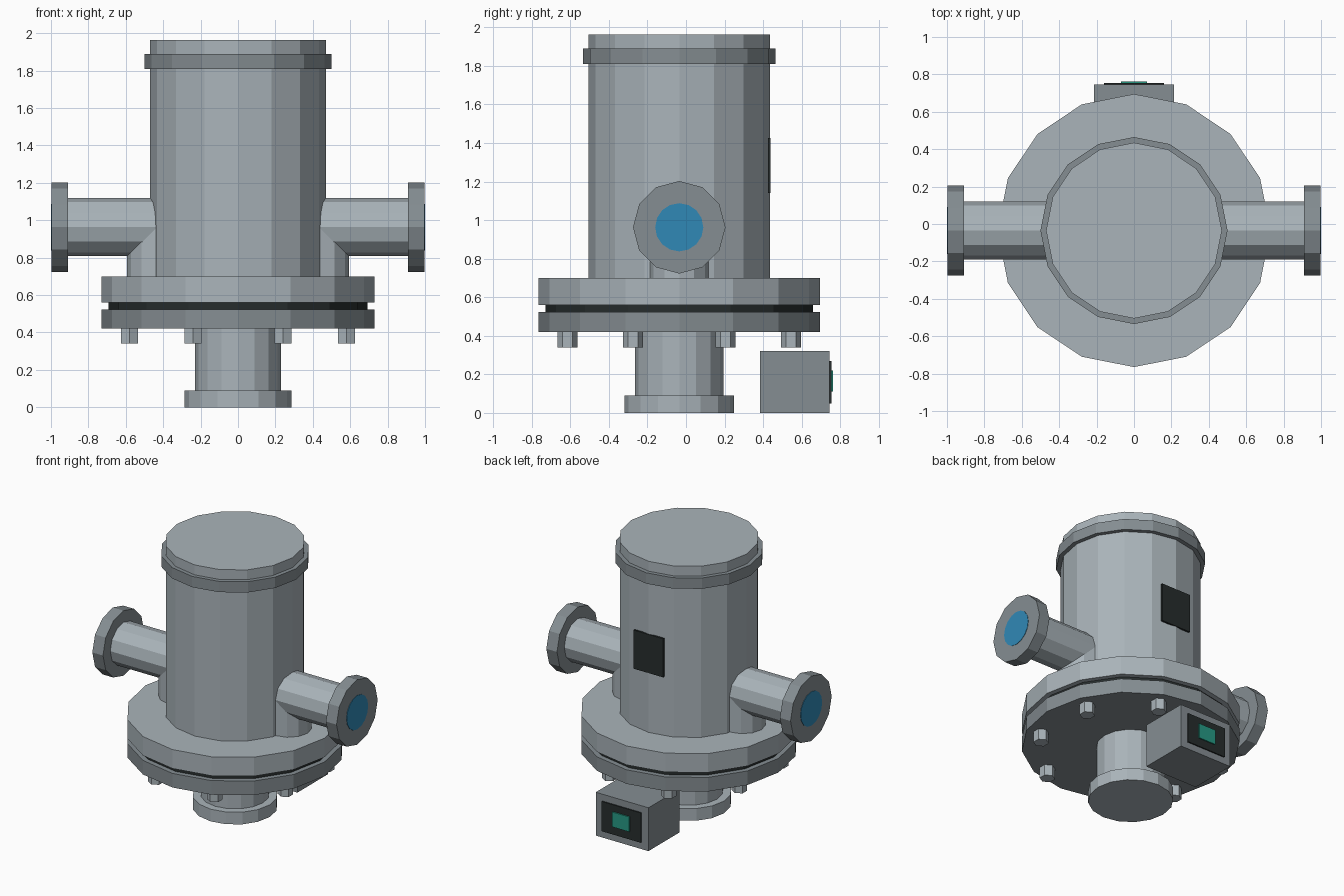
import bpy, bmesh, math
from mathutils import Matrix, Vector

if "Cube" in bpy.data.objects:
    bpy.data.objects.remove(bpy.data.objects["Cube"])

CY = -0.035  # vessel axis in y


def material(name, rgb):
    m = bpy.data.materials.new(name)
    m.diffuse_color = (*rgb, 1)
    m.use_nodes = True
    m.node_tree.nodes["Principled BSDF"].inputs["Base Color"].default_value = m.diffuse_color
    return m


LIGHT = material("light_steel", (0.40, 0.455, 0.49))
DARK = material("dark_steel", (0.235, 0.27, 0.29))
BLACK = material("black_rubber", (0.02, 0.026, 0.026))
BLUE = material("blue_port", (0.03, 0.25, 0.47))
TEAL = material("teal_display", (0.02, 0.32, 0.23))


def finish(name, bm, mat):
    bmesh.ops.recalc_face_normals(bm, faces=bm.faces)
    me = bpy.data.meshes.new(name)
    bm.to_mesh(me)
    bm.free()
    me.materials.append(mat)
    ob = bpy.data.objects.new(name, me)
    bpy.context.collection.objects.link(ob)
    return ob


def cylinder(name, start, end, radius, sides, mat, turn=0.0):
    """Flat-sided cylinder between two points on an x or z axis."""
    a, b = Vector(start), Vector(end)
    rot = Matrix.Rotation(math.pi / 2, 4, 'Y') if abs(b.x - a.x) > 1e-6 else Matrix()
    mat4 = Matrix.Translation((a + b) / 2) @ rot @ Matrix.Rotation(turn, 4, 'Z')
    bm = bmesh.new()
    bmesh.ops.create_cone(bm, cap_ends=True, segments=sides, radius1=radius,
                          radius2=radius, depth=(b - a).length, matrix=mat4)
    return finish(name, bm, mat)


def box(name, lo, hi, mat):
    lo, hi = Vector(lo), Vector(hi)
    bm = bmesh.new()
    bmesh.ops.create_cube(bm, size=1, matrix=Matrix.Translation((lo + hi) / 2)
                          @ Matrix.Diagonal((*(hi - lo), 1)))
    return finish(name, bm, mat)


# Stacked round parts: name, bottom, top, radius, material
for name, z0, z1, r, mat in [
    ("bottom_port_flange", 0.00, 0.09, 0.285, LIGHT),
    ("bottom_neck", 0.09, 0.42, 0.23, LIGHT),
    ("lower_flange", 0.42, 0.524, 0.73, DARK),
    ("gasket", 0.524, 0.56, 0.693, BLACK),
    ("upper_flange", 0.56, 0.70, 0.73, LIGHT),
    ("vessel_body", 0.70, 1.81, 0.47, LIGHT),
    ("lid_ring", 1.81, 1.89, 0.50, DARK),
    ("lid", 1.89, 1.963, 0.47, LIGHT),
]:
    cylinder(name, (0, CY, z0), (0, CY, z1), r, 16, mat)

# Side ports: horizontal pipe mitred into a vertical leg, with end flange and bore
for side, s in (("right", 1), ("left", -1)):
    zp = 0.963
    cylinder(side + "_port_pipe", (s * 0.40, CY, zp), (s * 0.92, CY, zp), 0.155, 12, LIGHT)
    leg = cylinder(side + "_port_leg", (s * 0.44, CY, 0.69), (s * 0.44, CY, zp), 0.153, 12, LIGHT)
    # Slope the top of the leg to follow the mitre
    for v in leg.data.vertices:
        if v.co.z > 0.8:
            v.co.z = min(zp, zp - (abs(v.co.x) - 0.44))
    cylinder(side + "_port_flange", (s * 0.91, CY, zp), (s * 0.997, CY, zp), 0.24, 12, DARK)
    cylinder(side + "_port_bore", (s * 0.993, CY, zp), (s * 1.0, CY, zp), 0.125, 16, BLUE)

# Ring of hexagonal bolts under the lower flange
for i in range(8):
    a = math.radians(22.5 + 45 * i)
    x, y = 0.628 * math.cos(a), CY + 0.628 * math.sin(a)
    cylinder(f"bolt_{i + 1}", (x, y, 0.34), (x, y, 0.43), 0.052, 6, LIGHT)

# Control box with screen and display
box("control_box", (-0.215, 0.385, 0.0), (0.215, 0.745, 0.32), DARK)
box("control_screen", (-0.16, 0.745, 0.05), (0.16, 0.754, 0.27), BLACK)
box("control_display", (-0.07, 0.754, 0.11), (0.07, 0.763, 0.22), TEAL)

# Plate on the back of the vessel
box("rear_plate", (-0.12, 0.425, 1.14), (0.12, 0.439, 1.425), BLACK)
